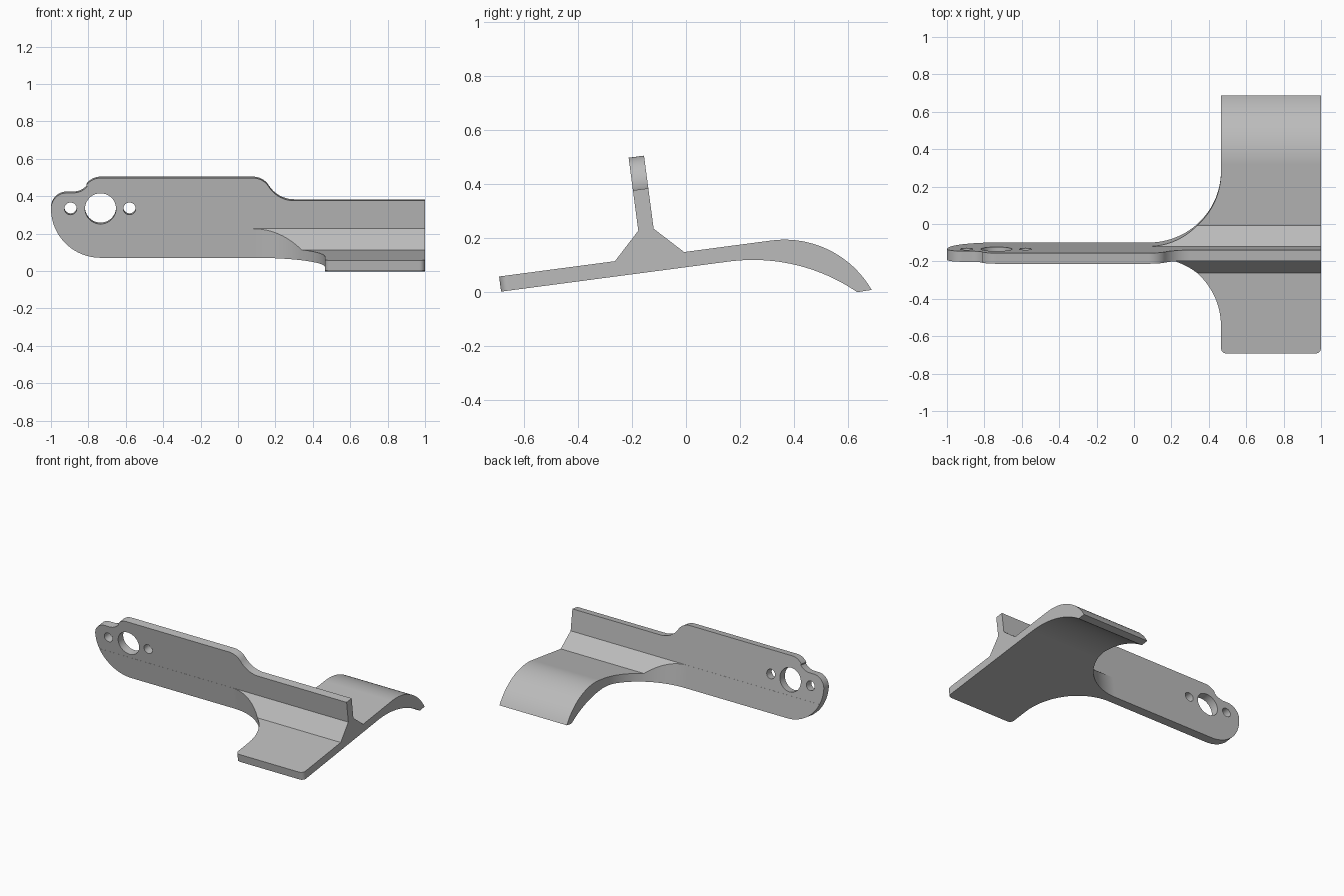
import bpy, bmesh, math
from mathutils import Matrix

if "Cube" in bpy.data.objects:
    bpy.data.objects.remove(bpy.data.objects["Cube"])

TILT = math.radians(7.53)
WEB_F, WEB_R = -0.0315, 0.026      # faces of the upright blade
FIL = 0.385                        # plan fillet radius


def arc(cx, cy, r, a0, a1, n=16):
    return [(cx + r * math.cos(math.radians(a0 + (a1 - a0) * i / n)),
             cy + r * math.sin(math.radians(a0 + (a1 - a0) * i / n))) for i in range(n + 1)]


def prism(name, pts, place, lo, hi):
    """Extrude a closed 2D outline; place(a, b, t) maps it into space."""
    bm = bmesh.new()
    v0 = [bm.verts.new(place(a, b, lo)) for a, b in pts]
    v1 = [bm.verts.new(place(a, b, hi)) for a, b in pts]
    bm.faces.new(v0)
    bm.faces.new(v1[::-1])
    n = len(pts)
    for i in range(n):
        j = (i + 1) % n
        bm.faces.new((v0[j], v0[i], v1[i], v1[j]))
    bmesh.ops.recalc_face_normals(bm, faces=bm.faces)
    me = bpy.data.meshes.new(name)
    bm.to_mesh(me)
    bm.free()
    ob = bpy.data.objects.new(name, me)
    bpy.context.collection.objects.link(ob)
    return ob


def along_x(a, b, t): return (t, a, b)
def along_y(a, b, t): return (a, t, b)
def along_z(a, b, t): return (a, b, t)


# Cross-section: flat foot, curled tail, gussets and upright blade
tail_in = math.degrees(math.asin(0.457 / 0.684))
tail_out = math.degrees(math.asin(0.3445 / 0.373))
section = [(-0.7, 0.0)]
section += arc(0.286, -0.684, 0.684, 90, 90 - tail_in, 24)
section += arc(0.4525, 0.0565 - 0.373, 0.373, 90 - tail_out, 90, 24)
section += [(0.1265, 0.0565), (WEB_R, 0.157), (WEB_R, 0.43), (WEB_F, 0.43),
            (WEB_F, 0.157), (-0.132, 0.0565), (-0.7, 0.0565)]
body = prism("bracket", section, along_x, -1.1, 1.1)

# Plan outline: narrow blade flaring through fillets into the foot
e = 0.0003
plan = [(-1.2, WEB_F - e)]
plan += arc(0.08, WEB_F - e - FIL, FIL, 90, 0, 32)
plan += arc(0.495, -0.535, 0.03, 180, 270, 6)
plan += arc(0.97, -0.535, 0.03, 270, 360, 6)
plan += [(1.0, 0.9), (0.465, 0.9)]
plan += arc(0.08, WEB_R + e + FIL, FIL, 0, -90, 32)
plan += [(-1.2, WEB_R + e)]
plan_cutter = prism("plan_cutter", plan, along_z, -1, 1)

# Side outline of the blade: round nose, raised middle, low right part
side = arc(-0.735, 0.265, 0.265, 270, 180, 24)
side += arc(-0.915, 0.265, 0.085, 180, 90)[1:]
side += arc(-0.88, 0.444, 0.094, 270, 320.4, 10)
side += arc(-0.735, 0.336, 0.094, 143, 90, 10)
side += arc(0.08, 0.33, 0.1, 90, 31.9, 12)
side += arc(0.3, 0.467, 0.159, 211.9, 270, 12)[1:]
side += [(1.2, 0.308), (1.2, -0.6), (-0.72, -0.6)]
side_cutter = prism("side_cutter", side, along_y, -1.2, 1.2)

# Round holes in the blade
cuts = [(plan_cutter, 'INTERSECT'), (side_cutter, 'INTERSECT')]
for x, r in ((-0.735, 0.083), (-0.895, 0.033), (-0.58, 0.033)):
    cuts.append((prism("hole_cutter", arc(x, 0.265, r, 0, 360, 40)[:-1],
                       along_y, -0.3, 0.3), 'DIFFERENCE'))

bpy.context.view_layer.objects.active = body
for cutter, op in cuts:
    cutter.hide_render = True
    m = body.modifiers.new("cut", 'BOOLEAN')
    m.operation, m.object, m.solver = op, cutter, 'EXACT'
    bpy.ops.object.modifier_apply(modifier=m.name)
    bpy.data.objects.remove(cutter)

# Lean the whole part back into its resting position
body.data.transform(Matrix.Translation((0, -0.125, 0.075)) @ Matrix.Rotation(TILT, 4, 'X'))

grey = bpy.data.materials.new("plain_grey")
grey.diffuse_color = (0.5, 0.5, 0.5, 1)
grey.use_nodes = True
grey.node_tree.nodes["Principled BSDF"].inputs["Base Color"].default_value = grey.diffuse_color
body.data.materials.clear()
body.data.materials.append(grey)
for p in body.data.polygons:
    p.material_index = 0

bpy.ops.object.select_all(action='DESELECT')
body.select_set(True)
bpy.ops.object.shade_smooth_by_angle(angle=math.radians(30))
wn = body.modifiers.new("even_normals", 'WEIGHTED_NORMAL')
wn.keep_sharp = True
